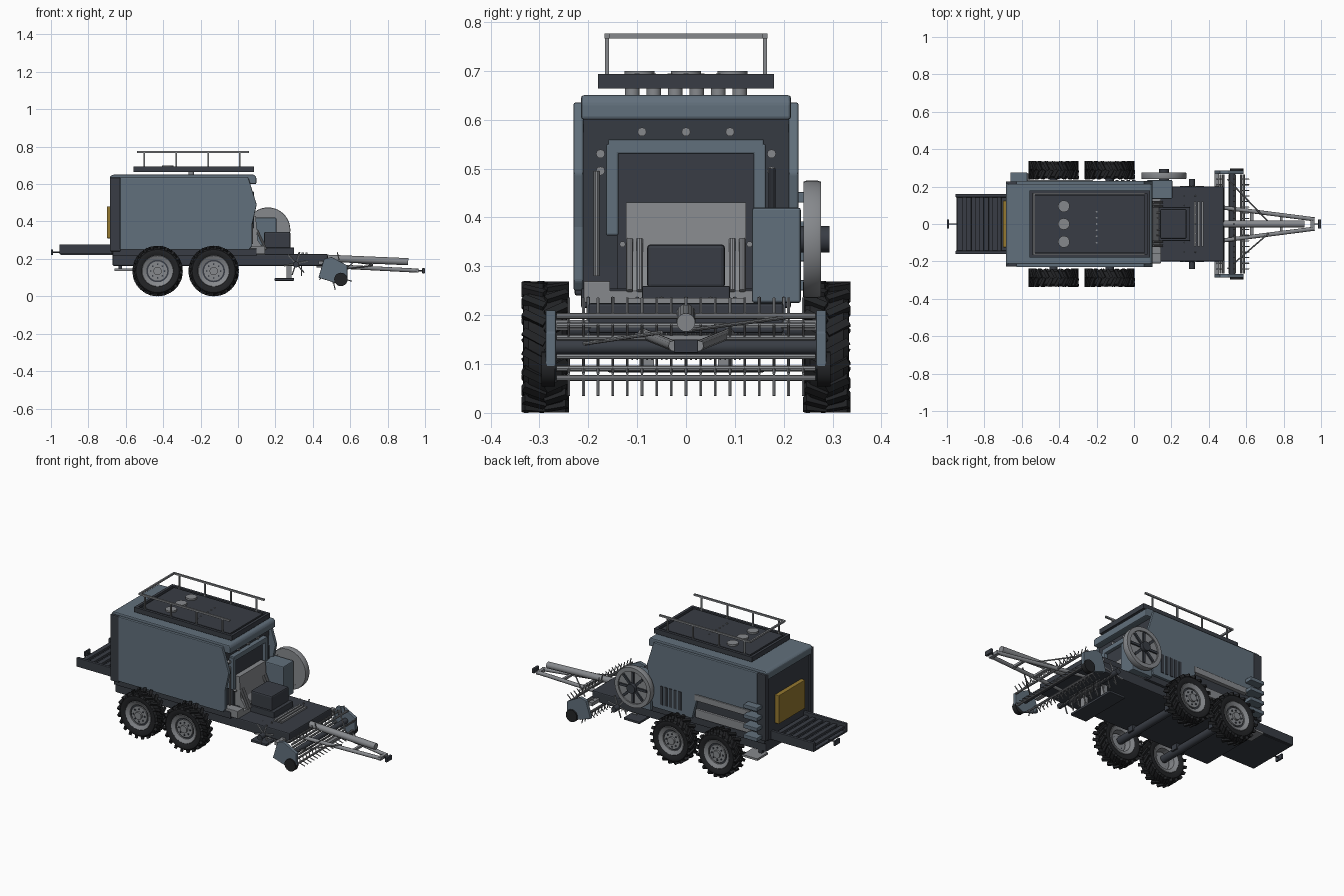
import bpy, bmesh, math
from mathutils import Vector, Matrix

if "Cube" in bpy.data.objects:
    bpy.data.objects.remove(bpy.data.objects["Cube"])

def mat(name, c):
    m = bpy.data.materials.new(name)
    m.diffuse_color = (*c, 1)
    m.use_nodes = True
    m.node_tree.nodes["Principled BSDF"].inputs["Base Color"].default_value = m.diffuse_color
    return m

BLUE = mat("blue_grey", (0.12, 0.16, 0.20))
DARK = mat("dark_grey", (0.04, 0.046, 0.058))
STEEL = mat("steel", (0.24, 0.25, 0.265))
BLACK = mat("rubber", (0.016, 0.017, 0.019))
AMBER = mat("amber", (0.30, 0.19, 0.03))

def finish(name, bm, m, bevel=0, smooth=False):
    bmesh.ops.recalc_face_normals(bm, faces=bm.faces)
    me = bpy.data.meshes.new(name)
    bm.to_mesh(me)
    bm.free()
    ob = bpy.data.objects.new(name, me)
    bpy.context.collection.objects.link(ob)
    me.materials.append(m)
    if bevel:
        b = ob.modifiers.new("bevel", 'BEVEL')
        b.width, b.segments = bevel, 2
    if smooth:
        bpy.ops.object.select_all(action='DESELECT')
        ob.select_set(True)
        bpy.context.view_layer.objects.active = ob
        bpy.ops.object.shade_smooth_by_angle(angle=0.6)
    return ob

def boxes(name, items, m, bevel=0):
    bm = bmesh.new()
    for x0, x1, y0, y1, z0, z1 in items:
        M = Matrix.Translation(((x0+x1)/2, (y0+y1)/2, (z0+z1)/2)) @ Matrix.Diagonal((x1-x0, y1-y0, z1-z0, 1))
        bmesh.ops.create_cube(bm, size=1, matrix=M)
    return finish(name, bm, m, bevel)

def rods(name, items, m, n=10):
    bm = bmesh.new()
    for p, q, r in items:
        p, q = Vector(p), Vector(q)
        M = Matrix.Translation((p+q)/2) @ (q-p).to_track_quat('Z', 'Y').to_matrix().to_4x4()
        bmesh.ops.create_cone(bm, cap_ends=True, segments=n, radius1=r, radius2=r, depth=(q-p).length, matrix=M)
    return finish(name, bm, m, smooth=True)

def prism(name, pts, y0, y1, m, bevel=0):
    bm = bmesh.new()
    f = bm.faces.new([bm.verts.new((x, y0, z)) for x, z in pts])
    g = bmesh.ops.extrude_face_region(bm, geom=[f])
    bmesh.ops.translate(bm, vec=(0, y1-y0, 0), verts=[v for v in g['geom'] if isinstance(v, bmesh.types.BMVert)])
    return finish(name, bm, m, bevel)

def ring(name, prof, c, m, n=40):
    # closed (radius, y) profile spun about the y axis through c
    bm = bmesh.new()
    vs = [bm.verts.new((c[0]+r, c[1]+y, c[2])) for r, y in prof]
    es = [bm.edges.new((vs[i], vs[i-1])) for i in range(len(vs))]
    bmesh.ops.spin(bm, geom=vs+es, cent=c, axis=(0, 1, 0), angle=math.tau, steps=n, use_merge=True)
    bmesh.ops.remove_doubles(bm, verts=bm.verts, dist=1e-5)
    return finish(name, bm, m, smooth=True)

def polar_boxes(name, c, n, r, size, m, skew=0, phase=0, dy=0, mirrored=False):
    # boxes arranged radially about the y axis, optionally in two staggered rows
    bm = bmesh.new()
    for i in range(n):
        for s in ((1, -1) if mirrored else (1,)):
            a = (i + phase + (0.5 if s < 0 else 0)) * math.tau / n
            M = (Matrix.Translation(c) @ Matrix.Rotation(a, 4, 'Y') @ Matrix.Translation((0, s*dy, r))
                 @ Matrix.Rotation(s*skew, 4, 'Z') @ Matrix.Diagonal((*size, 1)))
            bmesh.ops.create_cube(bm, size=1, matrix=M)
    return finish(name, bm, m)

# chassis and axles
boxes("chassis", [(-0.67, 0.48, -0.2, 0.2, 0.163, 0.225)], DARK, 0.006)
boxes("chassis_sill", [(-0.67, 0.10, -0.215, 0.215, 0.215, 0.255)], DARK, 0.004)
rods("axles", [((x, -0.27, 0.137), (x, 0.27, 0.137), 0.022) for x in (-0.43, -0.13)], DARK, 16)
boxes("axle_mounts", [(x-.03, x+.03, s*.15-.02, s*.15+.02, .13, .17) for x in (-.43, -.13) for s in (-1, 1)], DARK)

# wheels
for x in (-0.43, -0.13):
    for s, side in ((-1, "right"), (1, "left")):
        c = (x, s*0.288, 0.135)
        tag = f"{side}_{'rear' if x < -.3 else 'front'}"
        ring("tire_"+tag, [(.08, -.036), (.10, -.046), (.115, -.044), (.124, -.034), (.126, 0),
                           (.124, .034), (.115, .044), (.10, .046), (.08, .036)], c, BLACK)
        polar_boxes("tread_"+tag, c, 20, 0.126, (.016, .05, .016), BLACK, 0.5, dy=.023, mirrored=True)
        ring("rim_"+tag, [(.06, -.03), (.082, -.04), (.086, -.036), (.086, .036), (.082, .04), (.06, .03)], c, STEEL)
        o = c[1]
        rods("wheel_disc_"+tag, [((x, o-.02, .135), (x, o+s*.022, .135), .064)], DARK, 32)
        rods("hub_"+tag, [((x, o, .135), (x, o+s*.03, .135), .052), ((x, o, .135), (x, o+s*.042, .135), .022)], STEEL, 24)
        rods("wheel_nuts_"+tag, [((x+.037*math.cos(a), o, .135+.037*math.sin(a)),
             (x+.037*math.cos(a), o+s*.035, .135+.037*math.sin(a)), .005)
             for a in [i*math.tau/8 for i in range(8)]], DARK, 6)

# body core, side panels, rear posts
prism("body_core", [(-.66, .23), (.04, .23), (.04, .3), (.06, .6), (-.66, .6)], -.212, .212, DARK)
prism("right_side_panel", [(-.63, .25), (.06, .25), (.075, .27), (.075, .38), (.10, .49), (.055, .635), (-.63, .635)], -.23, -.21, BLUE, .004)
prism("left_side_panel", [(-.63, .40), (-.24, .40), (-.20, .25), (.06, .25), (.075, .38), (.10, .49), (.055, .635), (-.63, .635)], .21, .23, BLUE, .004)
boxes("rear_posts", [(-.685, -.628, s*.212-.016, s*.212+.016, .24, .635) for s in (-1, 1)], DARK, .005)
boxes("rear_wall", [(-.675, -.65, -.2, .2, .23, .62)], DARK)
boxes("rear_door_panel", [(-.70, -.67, -.125, .125, .31, .48)], AMBER, .003)
prism("roof_cap", [(-.685, .60), (.098, .60), (.098, .635), (.088, .65), (-.67, .65), (-.685, .64)], -.215, .215, BLUE, .006)

# left side shelf, vents and steps
boxes("left_shelf", [(-.58, -.22, .2, .235, .365, .40), (-.58, -.22, .2, .225, .26, .31)], STEEL, .003)
boxes("left_vents", [(x, x+.018, .225, .234, .28, .39) for x in (-.13, -.1, -.07, -.04, -.01)], DARK)
boxes("left_steps", [(-.66, -.57, .2, .275, z, z+.022) for z in (.25, .31, .37, .43)], BLUE, .003)
boxes("low_step", [(-.66, -.56, .17, .27, .136, .148)], STEEL)
boxes("low_step_hanger", [(-.64, -.62, .18, .2, .14, .17)], DARK)

# roof platform with railing
boxes("roof_platform", [(-.56, .085, -.18, .18, .664, .68)], DARK, .003)
boxes("platform_rim", [(-.56, .085, s*.172-.008, s*.172+.008, .664, .693) for s in (-1, 1)]
      + [(x-.008, x+.008, -.18, .18, .664, .693) for x in (-.552, .077)], DARK)
boxes("platform_deck", [(-.53, .055, -.155, .155, .67, .69)], DARK)
rods("platform_supports", [((x, y, .645), (x, y, .67), .015) for x in (-.25,) for y in (-.11, -.066, -.022, .022, .066, .11)], STEEL, 16)
rods("roof_caps", [((-.375, y, .685), (-.375, y, .70), .031) for y in (-.095, 0, .095)], STEEL, 24)
rods("roof_bolts", [((-.2, y, .68), (-.2, y, .694), .005) for y in (-.1, -.066, -.033, 0, .033, .066)], STEEL, 8)
boxes("roof_railing", [(-.54, .06, s*.162-.005, s*.162+.005, .766, .776) for s in (-1, 1)]
      + [(-.54, -.53, -.165, .165, .766, .776)]
      + [(x-.004, x+.004, s*.162-.004, s*.162+.004, .68, .77) for s in (-1, 1) for x in (-.5, -.33, -.16, .01)], STEEL)

# front face: frame, chamber, lights and handles
boxes("front_frame", [(.04, .085, -.16, .16, .53, .56)]
      + [(.03, .085, s*.151-.013, s*.151+.013, .363, .55) for s in (-1, 1)], BLUE, .004)
boxes("front_chamber", [(.03, .065, -.14, .14, .23, .53)], DARK)
prism("feed_plate", [(.065, .23), (.14, .23), (.14, .25), (.105, .30), (.095, .43), (.065, .43)], -.123, .123, STEEL)
boxes("feed_base", [(.06, .145, -.2, .2, .222, .25)], STEEL, .003)
rods("front_lights", [((.05, y, .575), (.072, y, .575), .009) for y in (-.09, 0, .09)]
     + [((.03, s*.175, z), (.07, s*.175, z), .009) for s in (-1, 1) for z in (.495, .53)]
     + [((.03, s*.13, .345), (.08, s*.13, .345), .006) for s in (-1, 1)], STEEL, 12)
rods("front_handrail", [((.075, -.183, .28), (.075, -.183, .495), .006)], STEEL)
rods("front_dark_handle", [((.075, .176, .39), (.075, .176, .5), .007)], DARK)
rods("front_guides", [((.15, y, .25), (.10, y, .355), .007) for y in (-.115, -.095, .095, .115)]
     + [((.16, y, .24), (.09, y, .30), .004) for y in (-.06, -.03, 0, .03, .06)], STEEL)
boxes("front_lockers", [(.05, .145, -.21, -.155, .225, .27), (.05, .10, .155, .21, .225, .255)], STEEL, .003)

# gearbox and flywheel
boxes("gearbox", [(.14, .28, -.08, .08, .255, .345)], DARK, .008)
boxes("gearbox_base", [(.13, .30, -.09, .09, .22, .26)], DARK, .003)
boxes("flywheel_mount", [(.07, .205, .135, .235, .225, .42)], BLUE, .005)
fw = (.16, .258, .355)
ring("flywheel_rim", [(.095, -.018), (.118, -.018), (.12, -.012), (.12, .012), (.118, .018), (.095, .018)], fw, STEEL)
rods("flywheel_web", [((.16, .245, .355), (.16, .268, .355), .098)], STEEL, 40)
polar_boxes("flywheel_spokes", (.16, .27, .355), 8, .055, (.014, .012, .07), DARK)
rods("flywheel_hub", [((.16, .20, .355), (.16, .294, .355), .027)], DARK, 20)

# rear ramp with slats
boxes("ramp_frame", [(-.955, -.66, s*.152-.009, s*.152+.009, .225, .278) for s in (-1, 1)], DARK, .003)
boxes("ramp_floor", [(-.95, -.66, -.15, .15, .222, .232)], DARK)
boxes("ramp_slats", [(x, x+.028, -.145, .145, .245, .26) for x in [-.945+.047*i for i in range(6)]], DARK, .003)
boxes("rear_tab", [(-1, -.99, -.025, .025, .222, .25)], DARK)
rods("rear_tab_bar", [((-.99, 0, .235), (-.94, 0, .235), .004)], DARK)

# tongue and hitch
rods("drive_shaft", [((.44, 0, .205), (.91, 0, .185), .019)], STEEL, 20)
rods("tongue_arms", [((.42, s*.095, .165), (.965, s*.025, .137), .011) for s in (-1, 1)], STEEL, 12)
boxes("tongue_cross", [(.62, .64, -.06, .06, .145, .158), (.78, .795, -.045, .045, .137, .15), (.945, .965, -.035, .035, .128, .146)], STEEL)
boxes("hitch", [(.985, 1, -.025, .025, .123, .15)], DARK, .002)
rods("hitch_pin", [((.95, 0, .137), (.99, 0, .137), .004)], DARK)
rods("hoses", [((.5, .24, .2), (.72, .01, .17), .004), ((.5, -.24, .137), (.72, -.05, .165), .004)], STEEL, 8)

# pickup reel with tines
cx, cz, tines, bars = .525, .135, [], []
for k in range(6):
    a = k*math.tau/6 + .3
    d = Vector((math.cos(a), 0, math.sin(a)))
    b = Vector((cx, 0, cz)) + d*.065
    t = (d + .5*Vector((-d.z, 0, d.x))).normalized()*.038
    bars.append((b+Vector((0, -.265, 0)), b+Vector((0, .265, 0)), .006))
    for i in range(17):
        p = b + Vector((0, -.24+.03*i, 0))
        tines.append((p, p+t, .003))
rods("pickup_bars", bars, STEEL, 8)
rods("pickup_tines", tines, STEEL, 5)
rods("pickup_shaft", [((cx, -.27, cz), (cx, .27, cz), .016)], DARK, 12)
boxes("pickup_beam", [(.43, .455, -.27, .27, .17, .19)], STEEL)
for s, side in ((-1, "right"), (1, "left")):
    y0, y1 = sorted((s*.266, s*.287))
    prism("pickup_plate_"+side, [(.43, .10), (.46, .20), (.50, .21), (.585, .165), (.585, .09), (.54, .065)], y0, y1, BLUE, .003)
    rods("gauge_wheel_"+side, [((.55, s*.268, .09), (.55, s*.296, .09), .036)], BLACK, 20)

# feeder rotor and parking stand
rods("feeder_shaft", [((.31, -.24, .17), (.31, .24, .17), .016)], DARK, 12)
rods("feeder_tines", [((.31, -.2+.05*i, .175), (.31+.065*math.cos(a), -.2+.05*i, .175+.065*math.sin(a)), .004)
     for i in range(9) for a in [k*math.tau/6+.2 for k in range(6)]], STEEL, 5)
rods("feeder_comb", [((.34, -.12+.01*i, .165), (.34, -.12+.01*i, .108), .002) for i in range(25)], STEEL, 5)
boxes("deck_rails", [(x, x+.012, -.12, .12, .215, .235) for x in (.32, .34, .36)], STEEL)
boxes("stand_foot", [(.195, .30, -.16, .16, .083, .097)], DARK, .003)
boxes("stand_leg", [(.26, .285, s*.08-.015, s*.08+.015, .09, .17) for s in (-1, 1)], STEEL)
